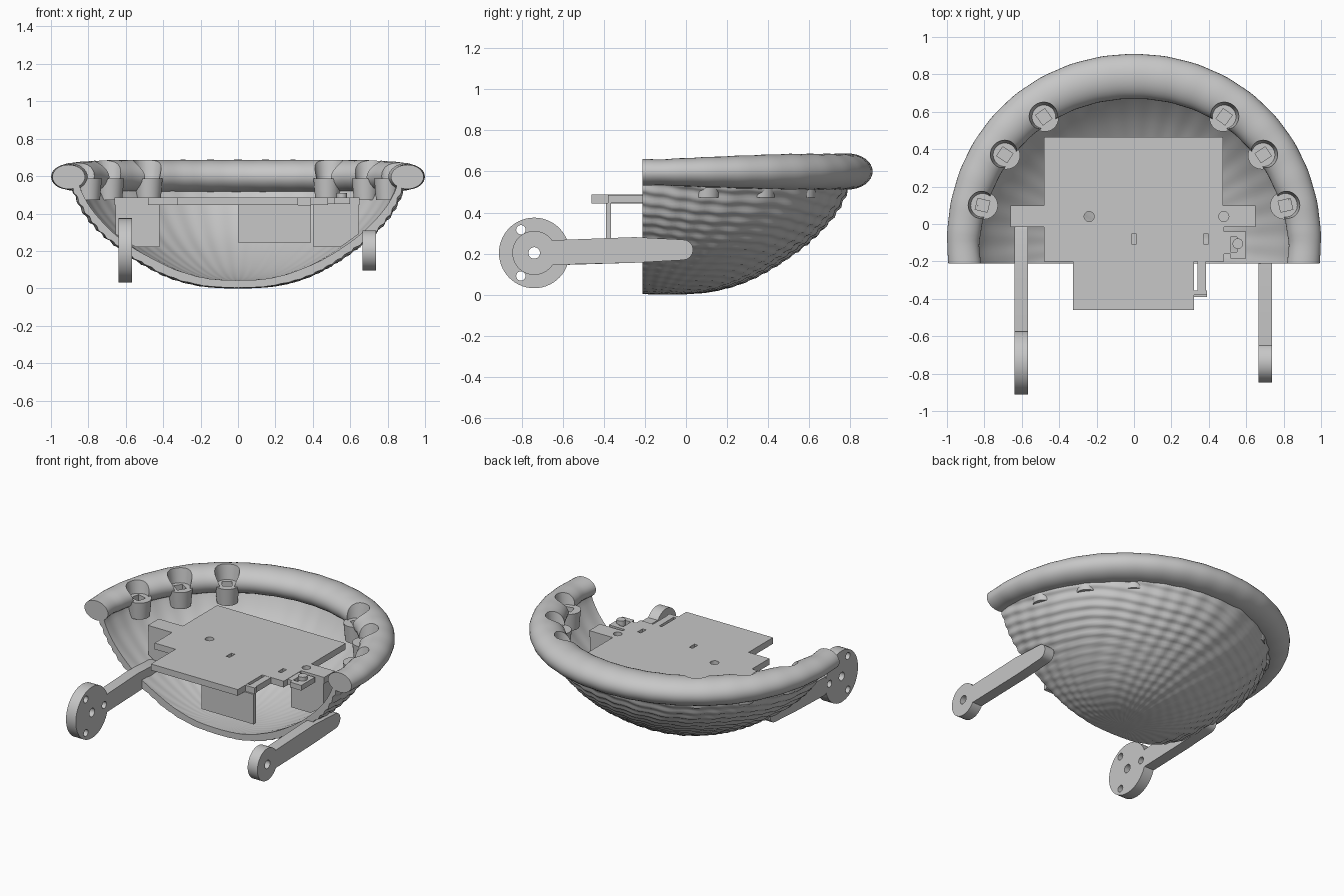
import bpy, bmesh, math
from mathutils import Vector, Matrix

if "Cube" in bpy.data.objects:
    bpy.data.objects.remove(bpy.data.objects["Cube"], do_unlink=True)

grey = bpy.data.materials.new("plain grey")
grey.use_nodes = True
grey.diffuse_color = (0.57, 0.57, 0.57, 1)
grey.node_tree.nodes["Principled BSDF"].inputs["Base Color"].default_value = grey.diffuse_color

CY, CUT = -0.09, -0.212      # bowl axis and flat front cut, along y


def shade(ob, angle):
    bpy.ops.object.select_all(action="DESELECT")
    ob.select_set(True)
    bpy.context.view_layer.objects.active = ob
    bpy.ops.object.shade_smooth_by_angle(angle=math.radians(angle))


def finish(name, bm, angle=30):
    bmesh.ops.recalc_face_normals(bm, faces=bm.faces)
    me = bpy.data.meshes.new(name)
    bm.to_mesh(me)
    bm.free()
    me.materials.append(grey)
    ob = bpy.data.objects.new(name, me)
    bpy.context.collection.objects.link(ob)
    shade(ob, angle)
    return ob


def box(name, x0, x1, y0, y1, z0, z1):
    bm = bmesh.new()
    bmesh.ops.create_cube(bm, size=1)
    for v in bm.verts:
        v.co = ((x0 + x1) / 2 + v.co.x * (x1 - x0), (y0 + y1) / 2 + v.co.y * (y1 - y0),
                (z0 + z1) / 2 + v.co.z * (z1 - z0))
    return finish(name, bm)


def cylinder(name, centre, r0, r1, depth, axis="Z", sides=40):
    bm = bmesh.new()
    bmesh.ops.create_cone(bm, cap_ends=True, segments=sides, radius1=r0, radius2=r1, depth=depth)
    turn = Matrix.Rotation(math.pi / 2, 4, "Y") if axis == "X" else Matrix()
    bmesh.ops.transform(bm, matrix=Matrix.Translation(centre) @ turn, verts=bm.verts)
    return finish(name, bm)


def prism(name, pts, lo, hi, axis="Z"):
    # extrude an outline along the named axis
    place = {"X": lambda a, b, c: (c, a, b), "Y": lambda a, b, c: (a, c, b),
             "Z": lambda a, b, c: (a, b, c)}[axis]
    bm = bmesh.new()
    face = bm.faces.new([bm.verts.new(place(*p, lo)) for p in pts])
    out = bmesh.ops.extrude_face_region(bm, geom=[face])["geom"]
    bmesh.ops.translate(bm, vec=Vector(place(0, 0, hi - lo)),
                        verts=[g for g in out if isinstance(g, bmesh.types.BMVert)])
    return finish(name, bm)


def carve(ob, cutters):
    for c in cutters:
        mod = ob.modifiers.new("cut", "BOOLEAN")
        mod.operation, mod.solver, mod.object = "DIFFERENCE", "EXACT", c
    dg = bpy.context.evaluated_depsgraph_get()
    ob_mesh = bpy.data.meshes.new_from_object(ob.evaluated_get(dg))
    ob.modifiers.clear()
    ob.data = ob_mesh
    for c in cutters:
        bpy.data.objects.remove(c, do_unlink=True)
    # triangulate so large carved faces stay flat
    bm = bmesh.new()
    bm.from_mesh(ob_mesh)
    bmesh.ops.triangulate(bm, faces=[f for f in bm.faces if len(f.verts) > 4])
    bm.to_mesh(ob_mesh)
    bm.free()
    shade(ob, 30)


def slice_front(bm):
    bmesh.ops.bisect_plane(bm, geom=bm.verts[:] + bm.edges[:] + bm.faces[:], dist=1e-5,
                           plane_co=(0, CUT, 0), plane_no=(0, -1, 0), clear_outer=True)
    edge = [e for e in bm.edges if e.is_boundary]
    bmesh.ops.triangle_fill(bm, edges=edge, use_beauty=True)


def grid(bm, rows, close):
    n = len(rows[0])
    pairs = list(zip(rows, rows[1:] + rows[:1])) if close else list(zip(rows, rows[1:]))
    for a, b in pairs:
        for i in range(n):
            j = (i + 1) % n
            bm.faces.new((a[i], a[j], b[j], b[i]))


# Bowl shell: dimpled outside, faintly creased inside
outer = [(.06, 0), (.21, .013), (.365, .055), (.515, .13), (.665, .235), (.762, .325),
         (.83, .41), (.877, .505), (.893, .55)]
inner = [(.06, .04), (.2, .052), (.355, .1), (.51, .178), (.635, .262), (.725, .345),
         (.797, .43), (.843, .51), (.857, .55)]


def refine(pts, n):
    # Catmull-Rom through the profile points
    out = []
    for i in range(len(pts) - 1):
        p = [Vector(pts[min(max(i + k, 0), len(pts) - 1)]) for k in (-1, 0, 1, 2)]
        for s in range(n):
            t = s / n
            out.append(0.5 * (2 * p[1] + (p[2] - p[0]) * t
                              + (2 * p[0] - 5 * p[1] + 4 * p[2] - p[3]) * t * t
                              + (3 * p[1] - p[0] - 3 * p[2] + p[3]) * t ** 3))
    return out + [Vector(pts[-1])]


bm = bmesh.new()
SEG = 260
rows = []
for profile, outside in ((refine(inner, 3), False), (refine(outer, 9)[::-1], True)):
    for r, z in profile:
        row = []
        for i in range(SEG):
            a = 2 * math.pi * i / SEG
            if outside:
                d = .0032 * (math.sin((r + z) * 75 + 9 * a + math.sin(7 * a))
                             + .7 * math.sin(a * 36 - r * 30 + 2 * math.sin(5 * a)))
            else:
                d = .0012 * math.sin(a * 40)
            d *= min(1, r * 1.5)
            row.append(bm.verts.new(((r + d) * math.cos(a), CY + (r + d) * math.sin(a),
                                     max(0, z - d))))
        rows.append(row)
grid(bm, rows, False)
bm.faces.new(rows[0])
bm.faces.new(rows[-1])
slice_front(bm)
finish("bowl_shell", bm, 40)

# Rolled rim, thicker towards the back
bm = bmesh.new()
rows = []
for i in range(180):
    a = 2 * math.pi * i / 180
    t = max(0, math.sin(a)) ** .8
    w = .086 + .034 * t + .001 * math.sin(a * 37)
    h = .064 + .023 * min(1, t * 1.4) + .001 * math.sin(a * 37)
    path = .999 - .086 - .034 * t + .008 * math.sin(2 * a) ** 2
    row = []
    for k in range(32):
        b = 2 * math.pi * k / 32
        r = path + w * math.cos(b)
        row.append(bm.verts.new((r * math.cos(a), CY + r * math.sin(a),
                                 .596 + .004 * t + h * math.sin(b))))
    rows.append(row)
grid(bm, rows, True)
slice_front(bm)
rim = finish("rolled_rim", bm, 40)

# Six sockets let into the rim, under flared pockets, each with a square recess
pockets = []
for side in (-1, 1):
    for n, (x, y) in enumerate(((.482, .573), (.69, .37), (.81, .10))):
        x *= side
        pockets.append(cylinder("pocket_cutter", (x, y, .65), .056, .09, .21))
        socket = cylinder(f"socket_{'left' if side > 0 else 'right'}_{n + 1}",
                          (x * .99, y * .99, .531), .064, .074, .115)
        hole = box("recess_cutter", -.033, .033, -.03, .03, .55, .7)
        turn = Matrix.Rotation(math.atan2(y - CY, x), 4, "Z")
        hole.data.transform(Matrix.Translation((x, y, 0)) @ turn)
        carve(socket, [hole])
carve(rim, pockets)

# Mounting board with side tabs, front tongue and slots
board = prism("mounting_board", [
    (-.48, .465), (.475, .465), (.475, .1), (.65, .1), (.65, -.015), (.48, -.015), (.48, -.2),
    (.32, -.2), (.32, -.46), (-.325, -.46), (-.325, -.2), (-.48, -.2), (-.48, -.015),
    (-.66, -.015), (-.66, .1), (-.48, .1)], .445, .487)
slots = [box("slot_cutter", x - w, x + w, y - h, y + h, .4, .6) for x, y, w, h in (
    (0, -.08, .013, .027), (.385, -.08, .013, .027))]
slots += [cylinder("slot_cutter", (x, .04, .47), .027, .027, .2, sides=20) for x in (-.24, .48)]
carve(board, slots)

# Brackets, trimmed to sit inside the bowl, and the panel hanging beneath the board
for side, name, x0, x1 in ((-1, "bracket_right", .42, .655), (1, "bracket_left", .405, .645)):
    prism(name, [(side * x, z) for x, z in
                 ((x0, .446), (x0, .222), (.55, .222), (x1, .29), (x1, .446))], -.015, .1, "Y")
box("front_panel", 0, .39, -.39, -.365, .245, .446)

# Small clip and rail beside the board
clip = box("side_clip", .48, .6, -.185, -.04, .45, .485)
carve(clip, [box("clip_cutter", .515, .55, -.15, -.07, .4, .6),
             box("clip_cutter", .4, .515, -.2, -.16, .4, .6)])
cylinder("clip_pin", (.555, -.105, .48), .028, .028, .06)
box("side_rail", .34, .385, -.355, -.2, .446, .486)
box("rail_foot", .318, .39, -.38, -.355, .446, .486)

# Arms running forward to drilled end discs
AY, AZ = -.74, .203


def arm(label, x0, x1, back, radius, join, bolts):
    pts = [(join, .145), (join, .265), (-.25, .28)]
    for k in range(9):
        b = math.pi / 2 - math.pi * k / 8
        pts.append((back - .05 + .05 * math.cos(b), .218 + .05 * math.sin(b)))
    pts.append((-.25, .155))
    prism(label + "_arm", pts, x0, x1, "X")
    mid = (x0 + x1) / 2
    disc = cylinder(label + "_arm_disc", (mid, AY, AZ), radius, radius, x1 - x0, "X", 56)
    holes = [cylinder("hole_cutter", (mid, AY, AZ), .028, .028, .3, "X", 24)]
    for k in range(bolts):
        b = 2 * math.pi * k / bolts
        spot = (mid, AY + .13 * math.cos(b), AZ + .13 * math.sin(b))
        holes.append(cylinder("hole_cutter", spot, .023, .023, .3, "X", 24))
    carve(disc, holes)


arm("right", -.64, -.567, .02, .172, -.575, 3)
arm("left", .665, .737, .035, .107, -.65, 0)
